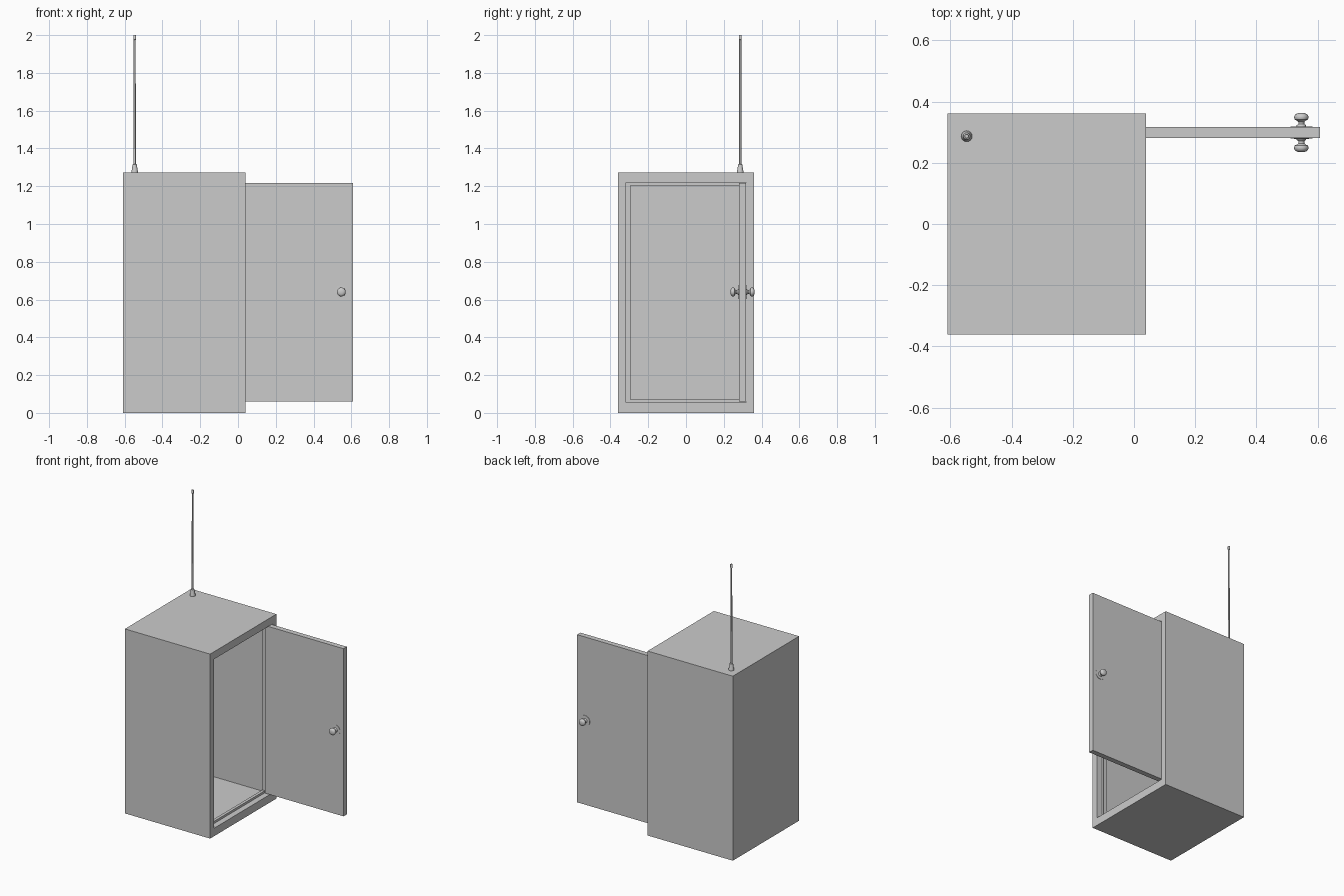
import bpy, bmesh, math
from mathutils import Matrix, Vector

if "Cube" in bpy.data.objects:
    bpy.data.objects.remove(bpy.data.objects["Cube"])


def finish(bm, name, smooth=False):
    bmesh.ops.recalc_face_normals(bm, faces=bm.faces)
    me = bpy.data.meshes.new(name)
    bm.to_mesh(me)
    bm.free()
    ob = bpy.data.objects.new(name, me)
    bpy.context.collection.objects.link(ob)
    if smooth:
        bpy.ops.object.select_all(action='DESELECT')
        ob.select_set(True)
        bpy.context.view_layer.objects.active = ob
        bpy.ops.object.shade_smooth_by_angle(angle=math.radians(40))
    return ob


def bridge(bm, rings):
    for a, b in zip(rings, rings[1:]):
        n = len(a)
        for i in range(n):
            j = (i + 1) % n
            bm.faces.new((a[i], a[j], b[j], b[i]))
    bm.faces.new(rings[0])
    bm.faces.new(rings[-1])


def lathe(name, profile, matrix, sides=24):
    """Revolve (radius, height) pairs about local z, then place."""
    bm = bmesh.new()
    rings = []
    for r, h in profile:
        rings.append([bm.verts.new(matrix @ Vector((
            r * math.cos(math.tau * i / sides), r * math.sin(math.tau * i / sides), h)))
            for i in range(sides)])
    bridge(bm, rings)
    return finish(bm, name, True)


def box(name, lo, hi):
    bm = bmesh.new()
    bmesh.ops.create_cube(bm, size=1)
    for v in bm.verts:
        v.co = [lo[k] + (v.co[k] + 0.5) * (hi[k] - lo[k]) for k in range(3)]
    return finish(bm, name)


# Cabinet shell: x, half width, bottom, top of each rectangular section,
# running over the outside, through the door rebate and stop, into the hollow
sections = [(-0.61, 0.361, 0, 1.272), (0.04, 0.361, 0, 1.272),
            (0.04, 0.318, 0.055, 1.22), (0.0, 0.318, 0.055, 1.22),
            (0.0, 0.293, 0.07, 1.205), (-0.02, 0.293, 0.07, 1.205),
            (-0.02, 0.305, 0.055, 1.22), (-0.56, 0.305, 0.055, 1.22)]
bm = bmesh.new()
bridge(bm, [[bm.verts.new((x, y, z)) for y, z in
             ((-w, lo), (w, lo), (w, hi), (-w, hi))] for x, w, lo, hi in sections])
finish(bm, "cabinet_shell")

# Jamb seal strips on either side of the opening
for side, s in (("near", -1), ("far", 1)):
    y = sorted((s * 0.302, s * 0.294))
    box("seal_" + side, (-0.001, y[0], 0.07), (0.006 if s < 0 else 0.003, y[1], 1.205))

# Open door
box("door", (0.01, 0.281, 0.06), (0.608, 0.317, 1.216))

# Door knobs, one on each face
knob = [(0.036, 0.0), (0.036, 0.002), (0.016, 0.0025), (0.015, 0.006), (0.010, 0.010),
        (0.010, 0.017), (0.014, 0.021), (0.021, 0.024), (0.0235, 0.030),
        (0.023, 0.036), (0.019, 0.042), (0.012, 0.045), (0.004, 0.046)]
for name, y, turn in (("front_knob", 0.281, 90), ("back_knob", 0.317, -90)):
    lathe(name, knob, Matrix.Translation((0.547, y, 0.64)) @
          Matrix.Rotation(math.radians(turn), 4, 'X'))

# Roof aerial: base, rod and tip
lathe("aerial", [(0.018, 1.272), (0.018, 1.278), (0.016, 1.284), (0.011, 1.316),
                 (0.006, 1.318), (0.0055, 1.975), (0.0075, 1.977),
                 (0.0075, 1.998), (0.006, 2.0)],
      Matrix.Translation((-0.547, 0.287, 0)), 16)
